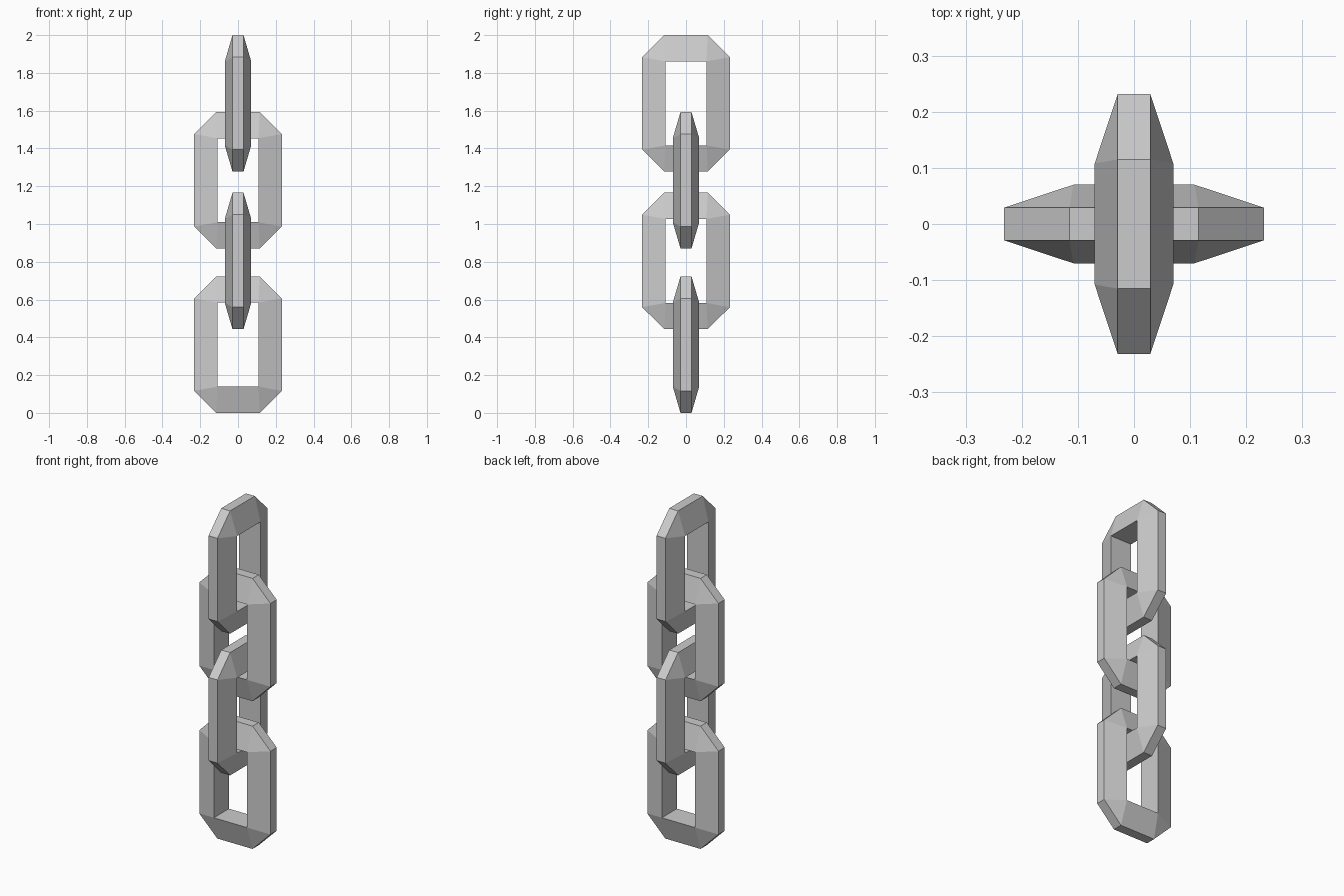
import bpy, bmesh
from mathutils import Matrix

if "Cube" in bpy.data.objects:
    bpy.data.objects.remove(bpy.data.objects["Cube"])

HALF_W, HALF_H = 0.232, 0.3615      # outer outline of one link
CUT_X, CUT_Z = 0.115, 0.245         # where the chamfered corners start
HOLE_X, HOLE_Z = 0.108, 0.222       # rectangular hole
RIM, CORE = 0.029, 0.07             # half thickness at outer rim / at hole


def link(name, z_bottom, turned):
    bm = bmesh.new()
    outline = []
    # outer octagon; each corner pair shares one hole corner
    for sx, sz in ((1, 1), (-1, 1), (-1, -1), (1, -1)):
        pair = [(HALF_W * sx, CUT_Z * sz), (CUT_X * sx, HALF_H * sz)]
        if sx * sz < 0:
            pair.reverse()
        outline += [(p, (HOLE_X * sx, HOLE_Z * sz)) for p in pair]
    # trapezoid cross-section at every outline point
    rings = []
    for (ox, oz), (ix, iz) in outline:
        rings.append([bm.verts.new(c) for c in (
            (ox, -RIM, oz), (ox, RIM, oz), (ix, CORE, iz), (ix, -CORE, iz))])
    for i, a in enumerate(rings):
        b = rings[(i + 1) % 8]
        for j in range(4):
            k = (j + 1) % 4
            if i % 2 == 0 and j == 2:
                continue            # hole corner has no width
            bm.faces.new((a[j], a[k], b[k], b[j]))
    bmesh.ops.remove_doubles(bm, verts=bm.verts, dist=1e-4)
    bmesh.ops.recalc_face_normals(bm, faces=bm.faces)
    if turned:
        bm.transform(Matrix.Rotation(1.5707963, 4, 'Z'))
    me = bpy.data.meshes.new(name)
    bm.to_mesh(me)
    bm.free()
    ob = bpy.data.objects.new(name, me)
    ob.location.z = z_bottom + HALF_H
    bpy.context.collection.objects.link(ob)


# four interlocking links, alternately turned a quarter
for n, z in enumerate((0.0, 0.443, 0.87, 1.277)):
    link(f"chain_link_{n + 1}", z, n % 2 == 1)
